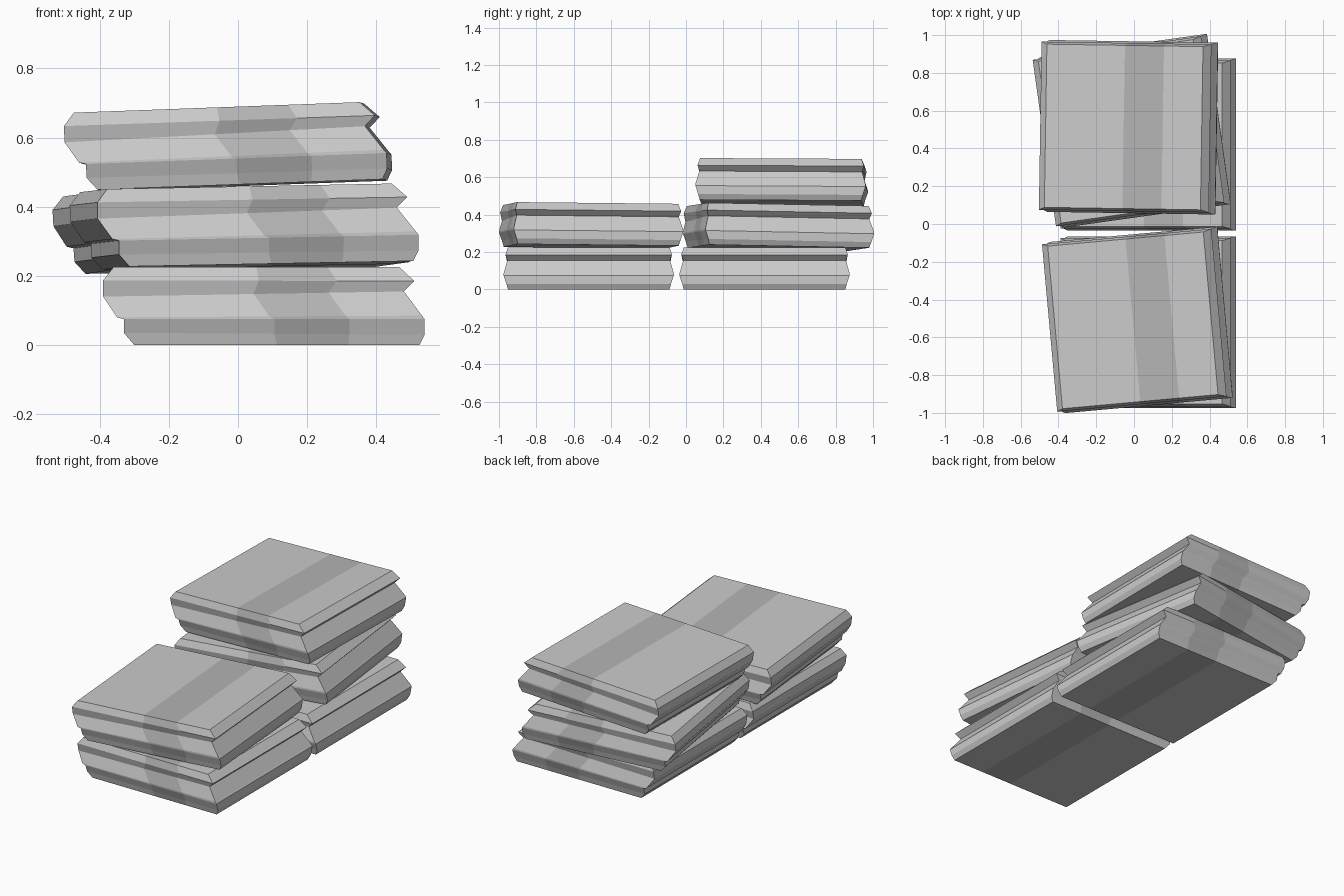
import bpy, bmesh
from math import radians

if "Cube" in bpy.data.objects:
    bpy.data.objects.remove(bpy.data.objects["Cube"])

# Cross-section rings of one wrapped bundle, bottom to top:
# left x, left z, right x, right z, half depth
RINGS = [
    (-0.375, 0.000, 0.450, 0.000, 0.432),
    (-0.405, 0.035, 0.465, 0.030, 0.440),
    (-0.405, 0.075, 0.465, 0.075, 0.455),
    (-0.425, 0.080, 0.457, 0.085, 0.455),
    (-0.465, 0.140, 0.405, 0.155, 0.435),
    (-0.465, 0.187, 0.435, 0.185, 0.445),
    (-0.435, 0.225, 0.392, 0.225, 0.432),
]
COLUMNS = (0.0, 0.5, 0.75, 1.0)   # the band lies between the middle two


def material(name, grey):
    m = bpy.data.materials.new(name)
    m.diffuse_color = (grey, grey, grey, 1)
    m.use_nodes = True
    m.node_tree.nodes["Principled BSDF"].inputs["Base Color"].default_value = m.diffuse_color
    return m


cloth = material("light_cloth", 0.8)
band = material("dark_band", 0.46)


def bundle(name, loc, rot):
    bm = bmesh.new()
    grid = {}
    for r, (lx, lz, rx, rz, d) in enumerate(RINGS):
        for c, t in enumerate(COLUMNS):
            for s in (-1, 1):
                grid[r, c, s] = bm.verts.new((lx + (rx - lx) * t, s * d, lz + (rz - lz) * t))

    def face(keys, mat=0):
        bm.faces.new([grid[k] for k in keys]).material_index = mat

    top = len(RINGS) - 1
    for c in range(3):
        mat = int(c == 1)
        # front and back ends
        for s in (-1, 1):
            for r in range(top):
                face([(r, c, s), (r, c + 1, s), (r + 1, c + 1, s), (r + 1, c, s)], mat)
        # flat top and bottom
        for r in (0, top):
            face([(r, c, -1), (r, c + 1, -1), (r, c + 1, 1), (r, c, 1)], mat)
    # folded left and right sides
    for c in (0, 3):
        for r in range(top):
            face([(r, c, -1), (r + 1, c, -1), (r + 1, c, 1), (r, c, 1)])
    bmesh.ops.recalc_face_normals(bm, faces=bm.faces)
    mesh = bpy.data.meshes.new(name)
    bm.to_mesh(mesh)
    bm.free()
    mesh.materials.append(cloth)
    mesh.materials.append(band)
    ob = bpy.data.objects.new(name, mesh)
    ob.location = loc
    ob.rotation_euler = [radians(a) for a in rot]
    bpy.context.collection.objects.link(ob)


# Front stack of two, rear stack of three
bundle("front_bundle_bottom", (0.075, -0.52, 0), (0, 0, 0))
bundle("front_bundle_top", (0.02, -0.51, 0.230), (-0.6, -1.1, 5.2))
bundle("rear_bundle_bottom", (0.075, 0.42, 0), (0, 0, 0))
bundle("rear_bundle_middle", (-0.01, 0.49, 0.222), (-1.1, -1.2, 8))
bundle("rear_bundle_top", (-0.025, 0.512, 0.461), (-0.3, -2.1, -0.9))
